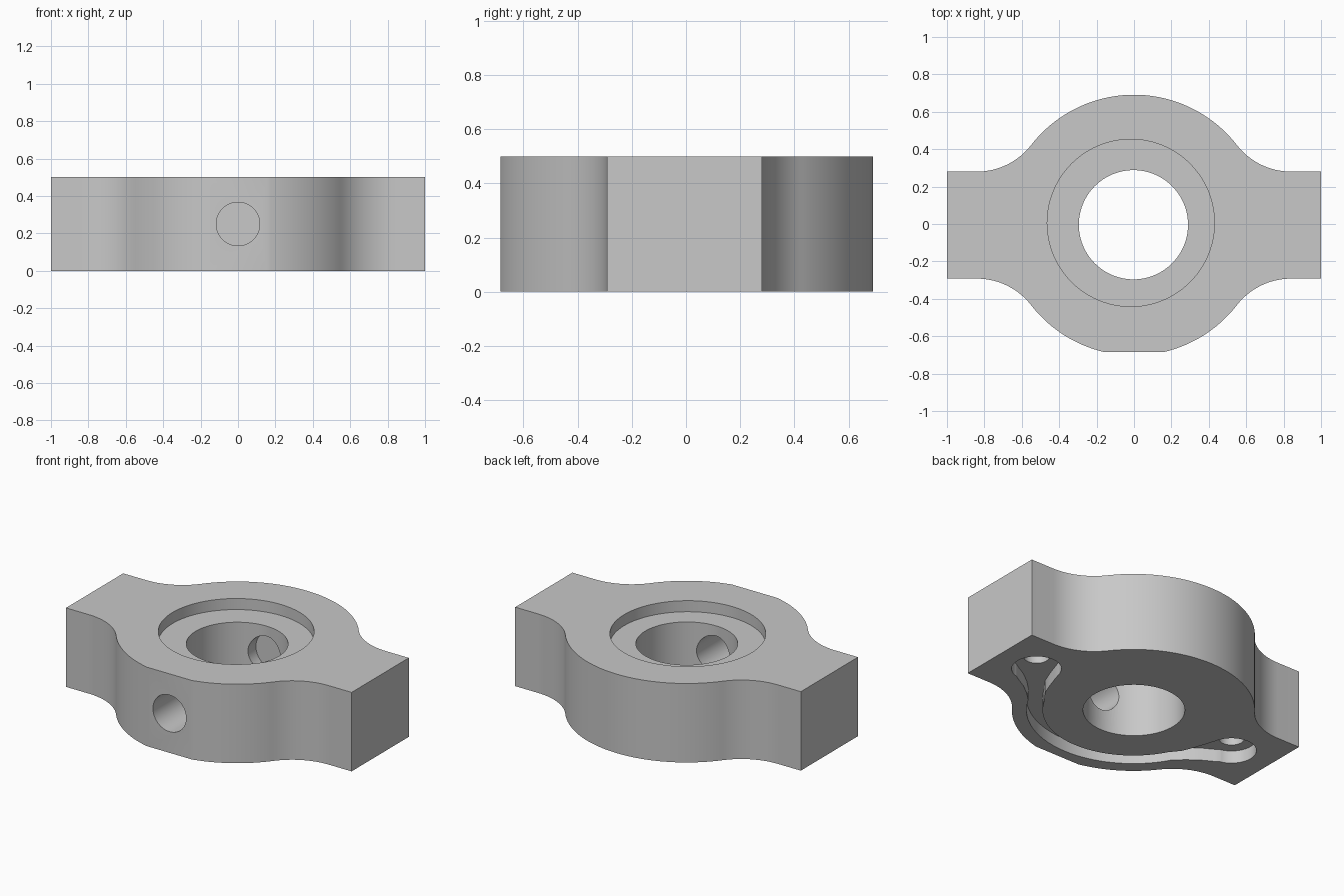
import bpy, bmesh, math
from mathutils import Vector

if "Cube" in bpy.data.objects:
    bpy.data.objects.remove(bpy.data.objects["Cube"], do_unlink=True)

HEIGHT = 0.5
CY = -0.006            # centre line of the body
R = 0.697              # round hub
ARM = 0.286            # half depth of the arms
FX, FR = 0.84, 0.367   # blend between arm and hub
FLAT = -0.685          # flat on the front of the hub

grey = bpy.data.materials.new("plain grey")
grey.use_nodes = True
colour = (0.58, 0.58, 0.58, 1)
grey.diffuse_color = colour
grey.node_tree.nodes["Principled BSDF"].inputs["Base Color"].default_value = colour


def arc(cx, cy, r, a0, a1, n):
    return [Vector((cx + r * math.cos(a0 + (a1 - a0) * i / n),
                    cy + r * math.sin(a0 + (a1 - a0) * i / n))) for i in range(n + 1)]


def prism(name, outline, z0, z1):
    bm = bmesh.new()
    face = bm.faces.new([bm.verts.new((p.x, p.y, z0)) for p in outline])
    ext = bmesh.ops.extrude_face_region(bm, geom=[face])
    verts = [v for v in ext["geom"] if isinstance(v, bmesh.types.BMVert)]
    bmesh.ops.translate(bm, verts=verts, vec=(0, 0, z1 - z0))
    bmesh.ops.recalc_face_normals(bm, faces=bm.faces)
    mesh = bpy.data.meshes.new(name)
    bm.to_mesh(mesh)
    bm.free()
    mesh.materials.append(grey)
    ob = bpy.data.objects.new(name, mesh)
    bpy.context.collection.objects.link(ob)
    return ob


def disc(name, x, y, r, z0, z1, n=96):
    return prism(name, arc(x, y, r, 0, math.tau, n)[:-1], z0, z1)


def cut(cutter):
    mod = body.modifiers.new("cut", "BOOLEAN")
    mod.operation, mod.solver, mod.object = "DIFFERENCE", "EXACT", cutter
    cutter.hide_render = True
    bpy.context.view_layer.objects.active = body
    bpy.ops.object.modifier_apply(modifier=mod.name)
    bpy.data.objects.remove(cutter, do_unlink=True)


# Body outline: right half from front to back, then mirrored
t = math.atan2(ARM + FR, FX)
hub_start = math.asin((FLAT - CY) / R)
front = arc(0, CY, R, hub_start, -t, 24)
front += arc(FX, CY - ARM - FR, FR, math.pi - t, math.pi / 2, 16)[1:]
back = arc(FX, CY + ARM + FR, FR, -math.pi / 2, t - math.pi, 16)
back += arc(0, CY, R, t, math.pi / 2, 32)[1:]
right = front + [Vector((1, CY - ARM)), Vector((1, CY + ARM))] + back
left = [Vector((-p.x, p.y)) for p in reversed(right[:-1])]
body = prism("bracket_body", right + left, 0, HEIGHT)

# Central bore and shallow counterbore
cut(disc("bore", -0.003, -0.004, 0.292, -0.1, 0.6))
cut(disc("counterbore", -0.017, 0.006, 0.447, 0.43, 0.6))

# Cross hole from the front, ending blind behind the bore
cross = disc("cross_hole", 0, 0, 0.116, -0.345, 0.9, 64)
cross.rotation_euler = (math.pi / 2, 0, 0)
cross.location = (0, 0, 0.25)
bpy.context.view_layer.update()
cut(cross)

# Underside channel: ribbon around the front, flaring into the end pads
half = arc(0, CY, 0.567, -math.pi / 2, -0.5, 30)
path = [(p, 0.046) for p in half]
path += [(Vector((0.555, -0.215)), 0.052), (Vector((0.605, -0.15)), 0.075),
         (Vector((0.655, -0.09)), 0.105), (Vector((0.69, -0.045)), 0.125)]
path = [(Vector((-p.x, p.y)), w) for p, w in reversed(path[1:])] + path
sides = ([], [])
for i, (p, w) in enumerate(path):
    d = path[min(i + 1, len(path) - 1)][0] - path[max(i - 1, 0)][0]
    n = Vector((-d.y, d.x)).normalized() * w
    sides[0].append(p + n)
    sides[1].append(p - n)
cut(prism("channel", sides[0] + sides[1][::-1], -0.1, 0.08))

# End pads and blind screw holes
for s in (-1, 1):
    cut(disc("pad", s * 0.73, 0, 0.143, -0.1, 0.08, 64))
    cut(disc("screw_hole", s * 0.73, 0, 0.074, -0.1, 0.35, 48))

bpy.ops.object.select_all(action="DESELECT")
body.select_set(True)
bpy.context.view_layer.objects.active = body
bpy.ops.object.shade_smooth_by_angle(angle=math.radians(30))
